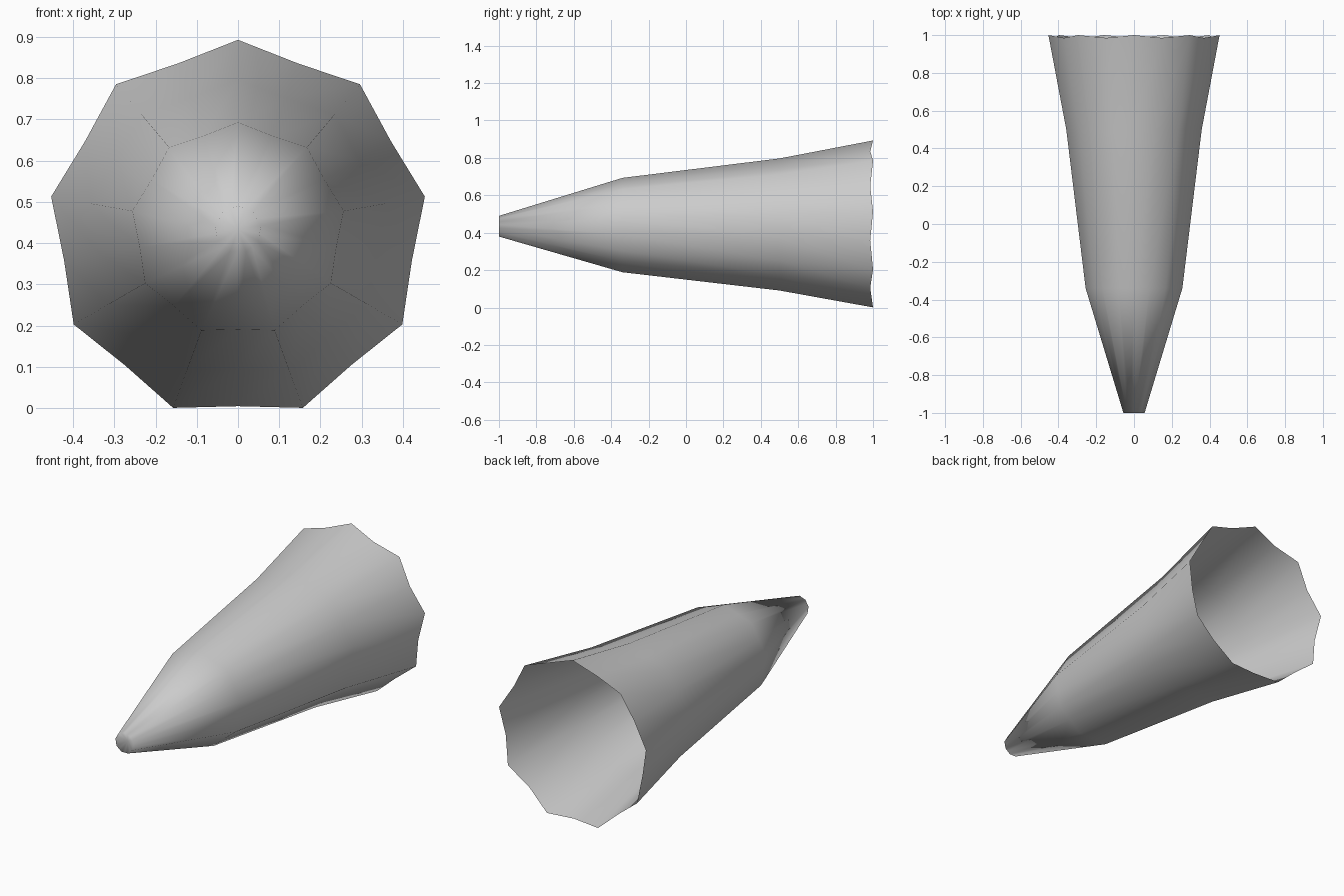
import bpy, bmesh, math

if "Cube" in bpy.data.objects:
    bpy.data.objects.remove(bpy.data.objects["Cube"])

SIDES = 9
CZ = 0.433
# (y, corner radius) from tip to open mouth
PROFILE = [(-1.0, 0.057), (-0.34, 0.26), (0.5, 0.364), (1.0, 0.46)]

bm = bmesh.new()


def ring(y, r, dent):
    """Nonagon ring with a slightly sunken point midway along each side."""
    verts = []
    for i in range(SIDES * 2):
        a = math.pi * i / SIDES
        mid = i % 2
        rr = r * (0.931 if mid else 1.0)
        verts.append(bm.verts.new((rr * math.sin(a), y - dent * mid,
                                   CZ + rr * math.cos(a))))
    return verts


# Flared body, with a scalloped rim at the mouth
rings = [ring(y, r, 0.015 if y == 1.0 else 0.0) for y, r in PROFILE]
n = SIDES * 2
for a, b in zip(rings, rings[1:]):
    for i in range(n):
        j = (i + 1) % n
        bm.faces.new((a[i], a[j], b[j], b[i]))

# Slightly recessed tip cap
centre = bm.verts.new((0, -0.97, CZ))
for i in range(n):
    bm.faces.new((centre, rings[0][(i + 1) % n], rings[0][i]))

bmesh.ops.recalc_face_normals(bm, faces=bm.faces)
for f in bm.faces:
    f.smooth = True
mesh = bpy.data.meshes.new("flared_horn")
bm.to_mesh(mesh)
bm.free()
horn = bpy.data.objects.new("flared_horn", mesh)
bpy.context.collection.objects.link(horn)
